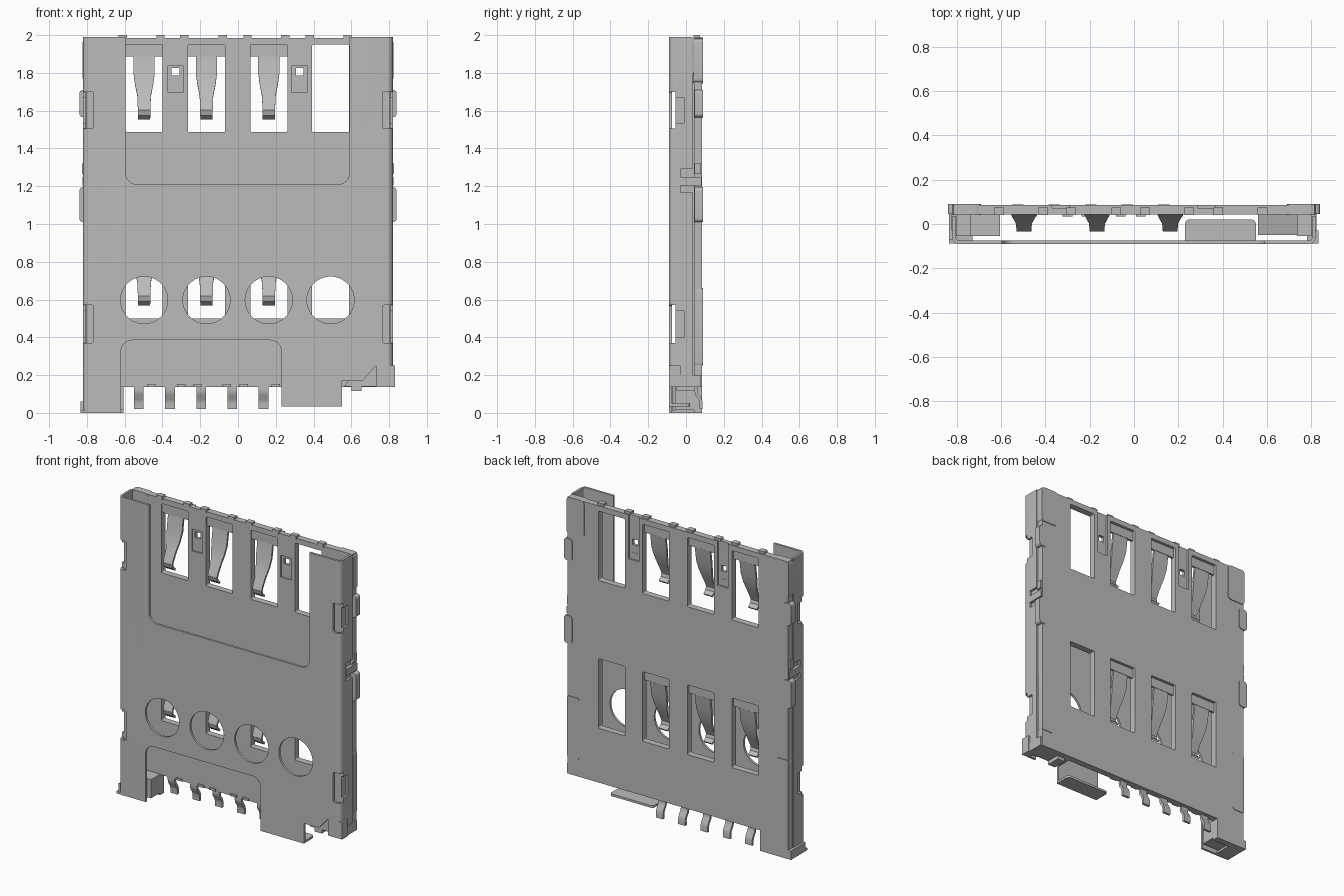
import bpy, bmesh, math

cube = bpy.data.objects.get("Cube")
if cube:
    bpy.data.objects.remove(cube, do_unlink=True)

GREY = bpy.data.materials.new("metal grey")
GREY.use_nodes = True
COL = (0.5, 0.5, 0.5, 1)
GREY.diffuse_color = COL
GREY.node_tree.nodes["Principled BSDF"].inputs["Base Color"].default_value = COL


def add(name, bm):
    bmesh.ops.recalc_face_normals(bm, faces=bm.faces)
    me = bpy.data.meshes.new(name)
    bm.to_mesh(me)
    bm.free()
    me.materials.append(GREY)
    ob = bpy.data.objects.new(name, me)
    bpy.context.collection.objects.link(ob)
    return ob


def rounded(pts, radii):
    """Polygon with arcs of the given radius at each corner."""
    out, n = [], len(pts)
    for i, (x, y) in enumerate(pts):
        r = radii[i] if isinstance(radii, (list, tuple)) else radii
        if r == 0:
            out.append((x, y))
            continue
        ends = []
        for q in (pts[i - 1], pts[(i + 1) % n]):
            d = math.hypot(q[0] - x, q[1] - y)
            ends.append((x + (q[0] - x) * r / d, y + (q[1] - y) * r / d))
        a, b = ends
        cx, cy = a[0] + b[0] - x, a[1] + b[1] - y
        for k in range(7):
            t = k / 6 * math.pi / 2
            out.append((cx + (a[0] - cx) * math.cos(t) + (b[0] - cx) * math.sin(t),
                        cy + (a[1] - cy) * math.cos(t) + (b[1] - cy) * math.sin(t)))
    return out


def prism(name, pts, lo, hi, axis="y"):
    """Extrude a 2D outline along y (outline in x,z) or z (outline in x,y)."""
    bm = bmesh.new()
    place = (lambda a, b: (a, lo, b)) if axis == "y" else (lambda a, b: (a, b, lo))
    face = bm.faces.new([bm.verts.new(place(a, b)) for a, b in pts])
    ext = bmesh.ops.extrude_face_region(bm, geom=[face])
    verts = [g for g in ext["geom"] if isinstance(g, bmesh.types.BMVert)]
    d = hi - lo
    bmesh.ops.translate(bm, verts=verts, vec=(0, d, 0) if axis == "y" else (0, 0, d))
    return add(name, bm)


def rect(x0, x1, z0, z1):
    return [(x0, z0), (x1, z0), (x1, z1), (x0, z1)]


def box(name, x0, x1, y0, y1, z0, z1, r=0):
    return prism(name, rounded(rect(x0, x1, z0, z1), r), y0, y1)


def mirrored_box(name, x0, x1, *rest):
    box("left_" + name, x0, x1, *rest)
    box("right_" + name, -x1, -x0, *rest)


def bake(ob):
    dg = bpy.context.evaluated_depsgraph_get()
    me = bpy.data.meshes.new_from_object(ob.evaluated_get(dg))
    ob.modifiers.clear()
    ob.data = me


def cut(ob, cutters):
    for c in cutters:
        m = ob.modifiers.new("cut", "BOOLEAN")
        m.operation, m.solver, m.object = "DIFFERENCE", "EXACT", c
        bake(ob)
        bpy.data.objects.remove(c, do_unlink=True)


def strip(name, cx, path, thick):
    """Bent sheet strip; path holds (y, z, half width)."""
    bm = bmesh.new()
    rows = [(bm.verts.new((cx - w, y, z)), bm.verts.new((cx + w, y, z))) for y, z, w in path]
    for (a, b), (c, d) in zip(rows, rows[1:]):
        bm.faces.new((a, b, d, c))
    ob = add(name, bm)
    s = ob.modifiers.new("thickness", "SOLIDIFY")
    s.thickness, s.offset = thick, 0
    bake(ob)


SLOTS = [-0.497, -0.167, 0.163, 0.490]

# Sheet cover: U section with rounded bends, open towards the back
t = 0.015
outer = rounded([(-0.82, 0.035), (-0.82, -0.09), (0.82, -0.09), (0.82, 0.035)], [0, 0.03, 0.03, 0])
inner = rounded([(0.82 - t, 0.035), (0.82 - t, -0.09 + t), (-0.82 + t, -0.09 + t), (-0.82 + t, 0.035)],
                [0, 0.015, 0.015, 0])
cover = prism("cover", outer + inner, 0.0, 1.99, "z")
cuts = [
    prism("top_opening", rounded([(-0.595, 1.21), (0.59, 1.21), (0.59, 2.1), (-0.595, 2.1)],
                                 [0.06, 0.06, 0, 0]), -0.2, 0.0),
    prism("bottom_opening", rounded([(-0.62, -0.1), (0.23, -0.1), (0.23, 0.385), (-0.62, 0.385)],
                                    [0, 0, 0.06, 0.06]), -0.2, 0.0),
    box("tab_end", 0.2, 0.55, -0.2, 0.0, -0.1, 0.035),
    box("corner_end", 0.55, 0.9, -0.2, 0.2, -0.1, 0.137),
    prism("corner_notch", rounded([(0.66, 0.1), (0.73, 0.1), (0.73, 0.25), (0.66, 0.17)],
                                  [0, 0, 0, 0]), -0.2, -0.05),
    box("corner_step", 0.55, 0.665, -0.2, -0.05, 0.1, 0.17),
]
for x in SLOTS:
    hole = [(x + 0.125 * math.cos(a * math.tau / 40), 0.597 + 0.125 * math.sin(a * math.tau / 40))
            for a in range(40)]
    cuts.append(prism("round_hole", hole, -0.2, 0.0))
for s in (-1, 1):
    for z0, z1 in ((0.37, 0.57), (1.505, 1.70)):
        x0, x1 = sorted((s * 0.765, s * 0.9))
        cuts.append(box("edge_hole", x0, x1, -0.2, -0.055, z0, z1, 0.01))
        x0, x1 = sorted((s * 0.79, s * 0.9))
        cuts.append(box("edge_relief", x0, x1, -0.06, -0.01, z0 + 0.03, z1 - 0.03))
    x0, x1 = sorted((s * 0.79, s * 0.9))
    cuts.append(box("latch_notch", x0, x1, -0.03, 0.1, 1.17, 1.29))
cut(cover, cuts)

# Folded foot of the cover at the lower edge
prism("cover_foot", rounded([(0.23, -0.089), (0.55, -0.089), (0.55, 0.02), (0.23, 0.02)],
                            [0, 0, 0.02, 0.02]), 0.035, 0.05, "z")

# Moulded base plate with two rows of contact windows
base = prism("base_plate", [(-0.815, 0.0), (-0.605, 0.0), (-0.605, 0.137), (0.815, 0.137),
                            (0.815, 1.985), (-0.815, 1.985)], 0.042, 0.085)
cuts = []
for x in SLOTS:
    for z0, z1 in ((0.5, 0.965), (1.487, 1.95)):
        cuts.append(box("window", x - 0.098, x + 0.098, -0.1, 0.2, z0, z1, 0.008))
for x in (-0.331, 0.326):
    cuts.append(box("clip_hole", x - 0.02, x + 0.02, -0.1, 0.2, 1.735, 1.825))
    cuts.append(box("clip_front_recess", x - 0.04, x + 0.04, -0.1, 0.05, 1.695, 1.84))
    cuts.append(box("clip_back_groove", x - 0.04, x + 0.04, 0.072, 0.2, 1.69, 2.1))
cut(base, cuts)
for i, x in enumerate((-0.331, 0.326)):
    box(f"clip_tooth_{i + 1}", x - 0.021, x + 0.021, 0.05, 0.07, 1.73, 1.785)

# Base rails, corner stops and feet
mirrored_box("rail", 0.735, 0.803, -0.055, 0.045, 0.14, 1.75)
prism("corner_stop", [(0.56, 0.14), (0.74, 0.14), (0.74, 0.36)], -0.05, 0.045)
box("corner_block", -0.804, -0.605, -0.055, 0.045, 0.015, 0.14)
box("right_foot", -0.835, -0.73, -0.089, 0.085, 0.0, 0.015)
box("right_foot_lip", -0.835, -0.815, -0.07, 0.085, 0.0, 0.06)
box("left_foot", 0.78, 0.832, -0.089, -0.03, 0.137, 0.25)
box("left_foot_back", 0.78, 0.825, -0.03, 0.08, 0.137, 0.2)
box("corner_hook", 0.60, 0.655, -0.05, 0.045, 0.115, 0.15)

# Solder ears, latches and plates on the back corners
mirrored_box("upper_ear", 0.78, 0.84, 0.045, 0.09, 1.565, 1.71, 0.02)
mirrored_box("middle_ear", 0.78, 0.84, 0.045, 0.09, 1.01, 1.195, 0.02)
mirrored_box("latch", 0.79, 0.824, -0.03, 0.082, 1.205, 1.25)
mirrored_box("latch_bump", 0.79, 0.825, 0.045, 0.08, 1.265, 1.32)
mirrored_box("upper_corner_plate", 0.69, 0.822, 0.04, 0.09, 1.745, 1.988, 0.025)
mirrored_box("lower_corner_plate", 0.73, 0.818, 0.045, 0.089, 0.25, 0.66, 0.015)

# Small teeth along the top and bottom edges
for i, x in enumerate((-0.61, -0.41, -0.285, -0.08, 0.05, 0.25, 0.38, 0.58)):
    box(f"top_tooth_{i + 1}", x - 0.022, x + 0.022, 0.04, 0.075, 1.975, 2.0)
for i, x in enumerate((-0.46, -0.3, -0.215, -0.06, 0.03, 0.2)):
    box(f"bottom_tooth_{i + 1}", x - 0.022, x + 0.022, 0.034, 0.06, 0.137, 0.152)

# Spring contacts in the first three slots of each row
SPRING = [(0.058, 0.0, 0.056), (0.045, -0.09, 0.056), (0.03, -0.15, 0.048), (0.008, -0.21, 0.036),
          (-0.018, -0.26, 0.034), (-0.027, -0.285, 0.033), (-0.02, -0.31, 0.033), (0.005, -0.33, 0.032)]
for row, top in (("upper", 1.888), ("lower", 0.903)):
    for i, x in enumerate(SLOTS[:3]):
        box(f"{row}_contact_root_{i + 1}", x - 0.098, x + 0.098, 0.05, 0.066, top, top + 0.065)
        strip(f"{row}_contact_{i + 1}", x, [(y, top + z, w) for y, z, w in SPRING], 0.014)

# Solder pins along the lower edge
PIN = [(0.055, 0.16), (0.052, 0.12), (0.056, 0.10), (0.074, 0.075), (0.08, 0.055), (0.08, 0.02)]
for i in range(5):
    strip(f"solder_pin_{i + 1}", -0.525 + 0.165 * i, [(y, z, 0.026) for y, z in PIN], 0.016)

# Smooth shading with sharp edges kept
bpy.ops.object.select_all(action="DESELECT")
for ob in bpy.context.collection.objects:
    if ob.type == "MESH" and GREY.name in ob.data.materials:
        ob.select_set(True)
        bpy.context.view_layer.objects.active = ob
bpy.ops.object.shade_smooth_by_angle(angle=math.radians(30))
